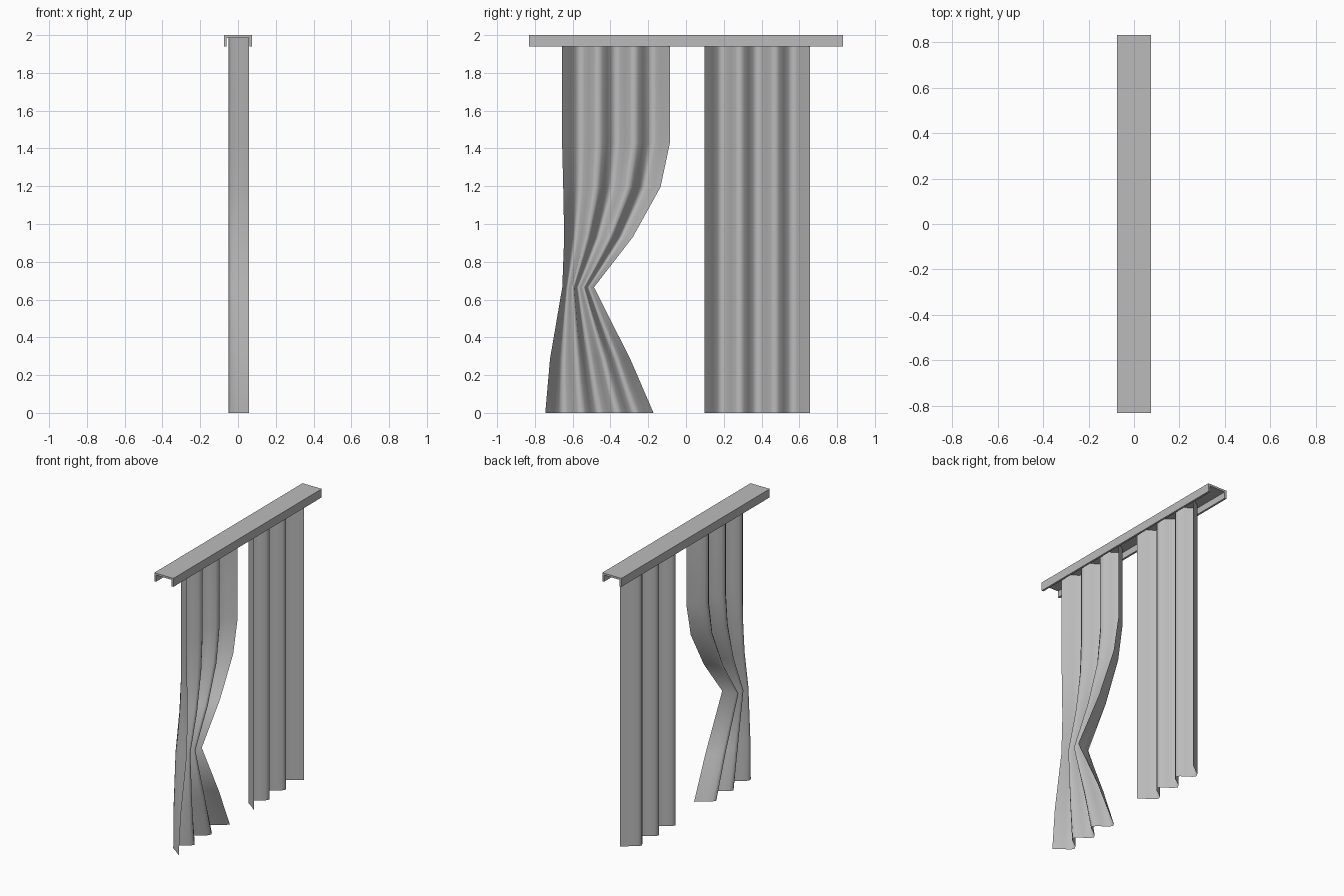
import bpy, math

cube = bpy.data.objects.get("Cube")
if cube:
    bpy.data.objects.remove(cube, do_unlink=True)

grey = bpy.data.materials.new("plain grey")
grey.use_nodes = True
grey.diffuse_color = (0.5, 0.5, 0.5, 1)
grey.node_tree.nodes["Principled BSDF"].inputs["Base Color"].default_value = (0.5, 0.5, 0.5, 1)


def add_mesh(name, verts, faces):
    mesh = bpy.data.meshes.new(name)
    mesh.from_pydata(verts, [], faces)
    mesh.materials.append(grey)
    obj = bpy.data.objects.new(name, mesh)
    bpy.context.collection.objects.link(obj)
    return obj


# Curtain rail: channel profile, open below, run along y
W, T, TOP, LOW, HALF = 0.075, 0.014, 2.0, 1.94, 0.83
profile = [(-W, LOW), (-W, TOP), (W, TOP), (W, LOW),
           (W - T, LOW), (W - T, TOP - T), (T - W, TOP - T), (T - W, LOW)]
n = len(profile)
verts = [(x, y, z) for y in (-HALF, HALF) for x, z in profile]
faces = [(i, i + n, (i + 1) % n + n, (i + 1) % n) for i in range(n)]
faces += [tuple(range(n)), tuple(reversed(range(n, 2 * n)))]
add_mesh("curtain_rail", verts, faces)

# Pleated cloth: three folds, straight at the outer hems
FOLDS, STEPS = 3, 8
COLS = FOLDS * STEPS


def pleat(i):
    if i == 0 or i == COLS:
        return 0.057
    if i == 1 or i == COLS - 1:
        return 0.029
    return -0.002 + 0.048 * math.cos(2 * math.pi * i / STEPS)


def curtain(name, rows):
    """rows: (height, y of one hem, y of the other hem)"""
    verts = [(pleat(i), a + (b - a) * i / COLS, z)
             for z, a, b in rows for i in range(COLS + 1)]
    k = COLS + 1
    faces = [(r * k + i, r * k + i + 1, (r + 1) * k + i + 1, (r + 1) * k + i)
             for r in range(len(rows) - 1) for i in range(COLS)]
    obj = add_mesh(name, verts, faces)
    obj.data.shade_smooth()


curtain("hanging_curtain", [(0, 0.097, 0.657), (TOP - T, 0.097, 0.657)])
curtain("tied_curtain", [(0, -0.745, -0.172), (0.285, -0.72, -0.295),
                         (0.665, -0.655, -0.487), (0.93, -0.645, -0.282),
                         (1.195, -0.65, -0.135), (1.43, -0.656, -0.085),
                         (TOP - T, -0.656, -0.085)])
